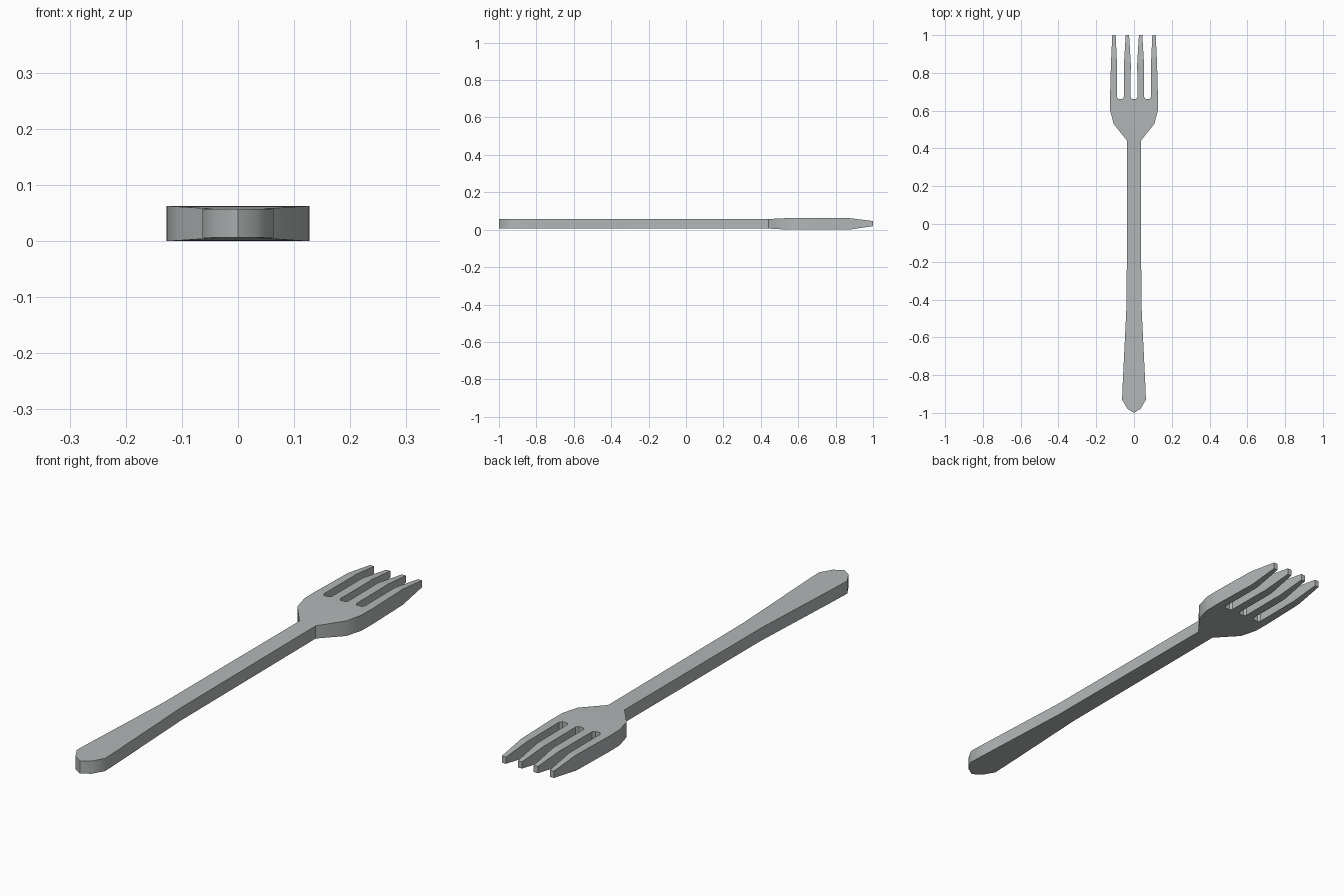
import bpy, bmesh, math

if "Cube" in bpy.data.objects:
    bpy.data.objects.remove(bpy.data.objects["Cube"])

steel = bpy.data.materials.new("brushed steel grey")
steel.diffuse_color = (0.45, 0.475, 0.475, 1)
steel.use_nodes = True
steel.node_tree.nodes["Principled BSDF"].inputs["Base Color"].default_value = steel.diffuse_color


def interp(table, y):
    """Linear lookup of (bottom, top) heights along y."""
    for (y0, a0, b0), (y1, a1, b1) in zip(table, table[1:]):
        if y <= y1:
            t = max(0, (y - y0) / (y1 - y0))
            return a0 + (a1 - a0) * t, b0 + (b1 - b0) * t
    return table[-1][1:]


# right half of the outline: handle and shoulder, from butt to tines
half = [(0.035, -0.978), (0.063, -0.93), (0.060, -0.85), (0.039, -0.42),
        (0.036, 0.44), (0.108, 0.53), (0.126, 0.60), (0.127, 0.665)]


def tine(outer, inner):
    """Outline of one tine, outer side up and inner side down."""
    c = (outer + inner) / 2
    return [(outer, 0.85), (c + 0.009, 1.0), (c - 0.009, 1.0), (inner, 0.85)]


def slot(right, left):
    """Rounded bottom of the gap between two tines."""
    return [(right, 0.672), (right - 0.008, 0.662),
            (left + 0.008, 0.662), (left, 0.672)]


half += tine(0.122, 0.09) + slot(0.091, 0.054) + tine(0.053, 0.017)
half += slot(0.018, -0.018)[:2]
outline = [(0, -1)] + half + [(-x, y) for x, y in reversed(half)]

# thickness along the length: y, bottom, top
profile = [(-1, 0.006, 0.057), (0.44, 0.006, 0.057), (0.53, 0.001, 0.0615),
           (0.60, 0, 0.0625), (0.87, 0, 0.0625), (1, 0.019, 0.046)]

bm = bmesh.new()
bm.faces.new([bm.verts.new((x, y, 0)) for x, y in outline])
for y in (-0.93, -0.42, 0.44, 0.53, 0.60, 0.672, 0.87):
    bmesh.ops.bisect_plane(bm, geom=bm.verts[:] + bm.edges[:] + bm.faces[:],
                           dist=1e-5, plane_co=(0, y, 0), plane_no=(0, 1, 0))
res = bmesh.ops.extrude_face_region(bm, geom=bm.faces[:], use_keep_orig=True)
upper = {g for g in res["geom"] if isinstance(g, bmesh.types.BMVert)}
for v in bm.verts:
    v.co.z = interp(profile, v.co.y)[1 if v in upper else 0]
bmesh.ops.triangulate(bm, faces=[f for f in bm.faces if len(f.verts) > 4])
bmesh.ops.recalc_face_normals(bm, faces=bm.faces[:])

mesh = bpy.data.meshes.new("fork")
bm.to_mesh(mesh)
bm.free()
fork = bpy.data.objects.new("fork", mesh)
mesh.materials.append(steel)
bpy.context.collection.objects.link(fork)
bpy.context.view_layer.objects.active = fork
fork.select_set(True)
bpy.ops.object.shade_smooth_by_angle(angle=math.radians(35))
